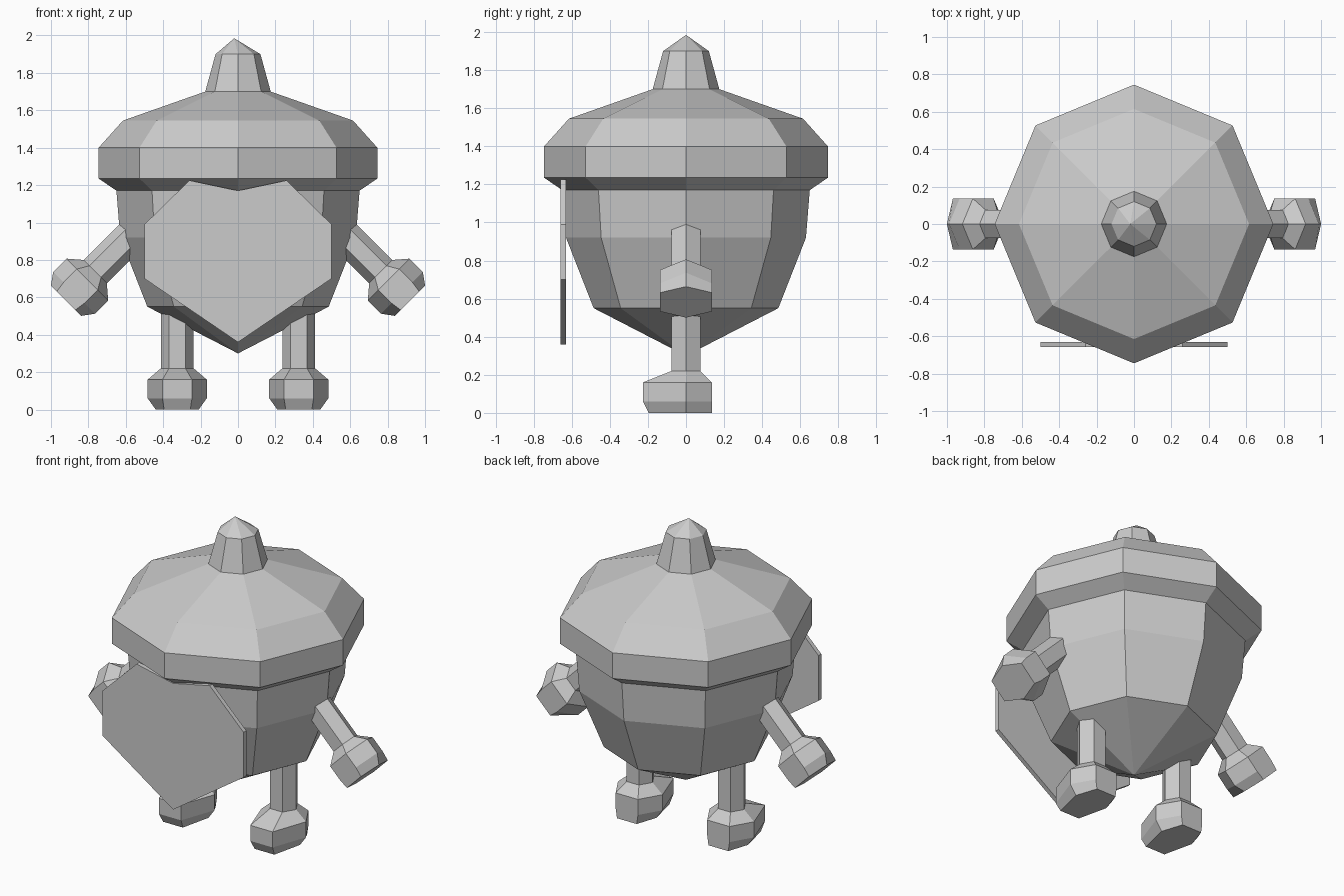
import bpy, math
from mathutils import Matrix, Vector

if "Cube" in bpy.data.objects:
    bpy.data.objects.remove(bpy.data.objects["Cube"])

grey = bpy.data.materials.new("light_grey")
grey.diffuse_color = (0.6, 0.6, 0.6, 1)
grey.use_nodes = True
grey.node_tree.nodes["Principled BSDF"].inputs["Base Color"].default_value = grey.diffuse_color


def make(name, verts, faces):
    mesh = bpy.data.meshes.new(name)
    mesh.from_pydata(verts, [], faces)
    mesh.materials.append(grey)
    obj = bpy.data.objects.new(name, mesh)
    bpy.context.collection.objects.link(obj)
    return obj


def loft(name, rings, tip=None, matrix=Matrix()):
    """Skin a bottom-to-top list of rings; a tip closes the top end with a fan."""
    n = len(rings[0])
    verts = [matrix @ Vector(p) for ring in rings for p in ring]
    faces = []
    for k in range(len(rings) - 1):
        for i in range(n):
            j = (i + 1) % n
            faces.append((k*n + i, k*n + j, (k+1)*n + j, (k+1)*n + i))
    faces.append(tuple(reversed(range(n))))
    top = (len(rings) - 1) * n
    if tip:
        verts.append(matrix @ Vector(tip))
        faces += [(top + i, top + (i + 1) % n, len(verts) - 1) for i in range(n)]
    else:
        faces.append(tuple(range(top, top + n)))
    return make(name, verts, faces)


def octagon(r, z):
    return [(r*math.cos(i*math.pi/4), r*math.sin(i*math.pi/4), z) for i in range(8)]


def hexagon(r, half, front, back, z):
    return [(r, 0, z), (half, back, z), (-half, back, z),
            (-r, 0, z), (-half, -front, z), (half, -front, z)]


def limb(name, length, toe, matrix):
    """Six-sided rod with a chunky end; toe stretches the end forward."""
    d = 0.136
    rings = [hexagon(0.115, 0.07, d + toe * 0.66, d, 0),
             hexagon(0.158, 0.079, d + toe, d, 0.06),
             hexagon(0.158, 0.079, d + toe, d, 0.16),
             hexagon(0.088, 0.044, 0.076, 0.076, 0.22),
             hexagon(0.088, 0.044, 0.076, 0.076, length)]
    loft(name, rings, matrix=matrix)


# Body: inverted, upside-down loft so the pointed end closes at the bottom
body_rings = [octagon(r, -z) for r, z in ((0.65, 1.17), (0.63, 0.92), (0.485, 0.55))]
loft("body", body_rings, (0, 0, -0.30), Matrix.Rotation(math.pi, 4, 'X'))

# Cap with turned-in rim
loft("cap", [octagon(r, z) for r, z in
             ((0.65, 1.17), (0.745, 1.235), (0.745, 1.40), (0.615, 1.545), (0.175, 1.70))])

# Stem with slightly off-centre tip
loft("stem", [octagon(0.175, 1.70), octagon(0.12, 1.90)], (-0.02, 0, 1.985))

# Legs and arms
for side, s in (("left", -1), ("right", 1)):
    limb(side + "_leg", 0.55, 0.09, Matrix.Translation((s * 0.325, 0, 0)))
    limb(side + "_arm", 0.57, 0.0, Matrix.Translation((s * 0.919, 0, 0.582))
         @ Matrix.Rotation(-s * math.pi / 4, 4, 'Y'))

# Heart-shaped face plate
half = [(0.26, 1.225), (0.5, 0.99), (0.5, 0.70)]
outline = [(0, 1.17)] + half + [(0, 0.36)] + [(-x, z) for x, z in reversed(half)]
n = len(outline)
verts = [(x, y, z) for y in (-0.658, -0.63) for x, z in outline]
faces = [tuple(reversed(range(n))), tuple(range(n, 2 * n))]
faces += [(i, (i + 1) % n, n + (i + 1) % n, n + i) for i in range(n)]
plate = make("face_plate", verts, faces)

# Consistent outward normals
import bmesh
for obj in bpy.context.collection.objects:
    bm = bmesh.new()
    bm.from_mesh(obj.data)
    bmesh.ops.recalc_face_normals(bm, faces=bm.faces)
    bm.to_mesh(obj.data)
    bm.free()
